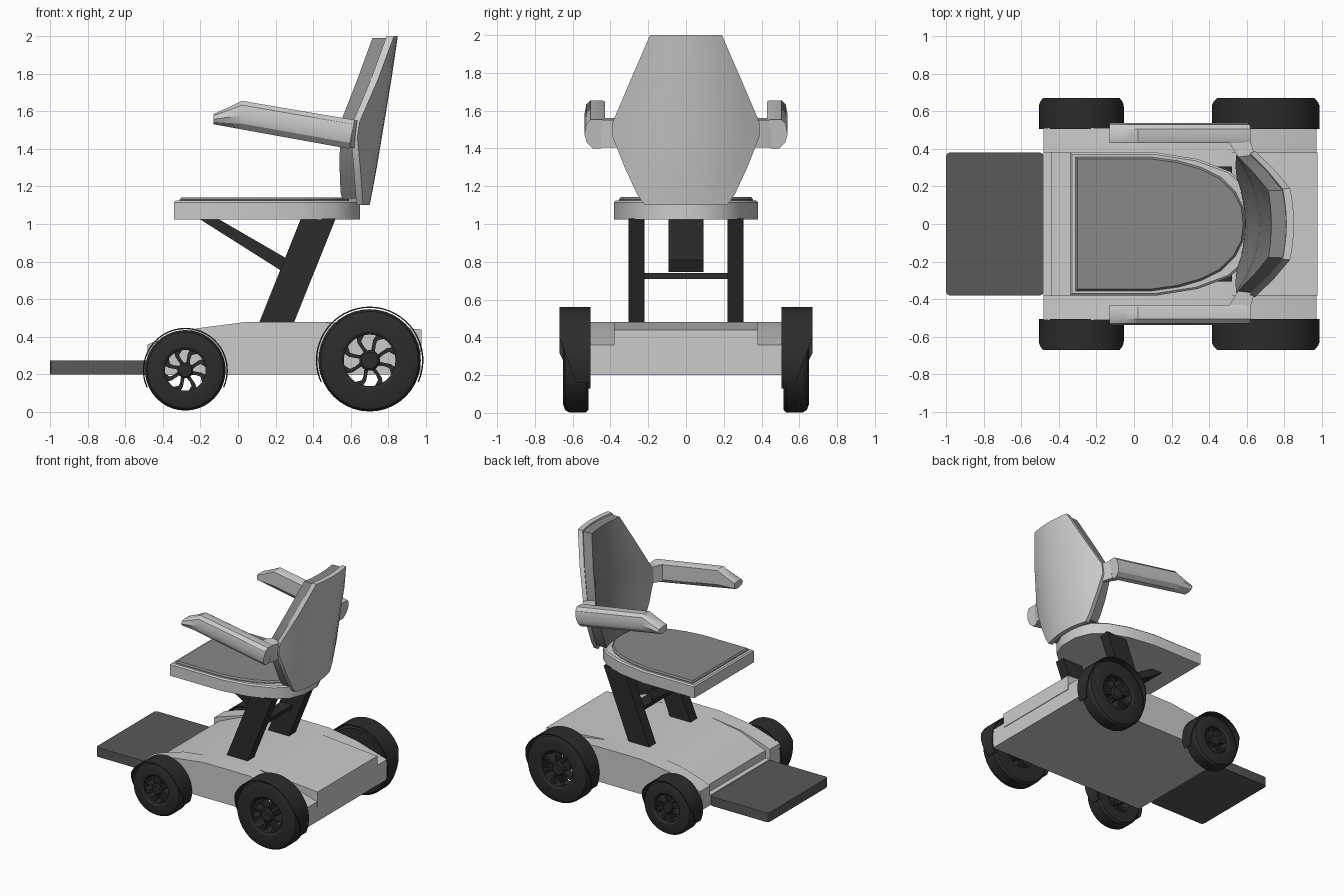
import bpy, bmesh
from math import sin, cos, pi, radians

if "Cube" in bpy.data.objects:
    bpy.data.objects.remove(bpy.data.objects["Cube"])


def material(name, v):
    m = bpy.data.materials.new(name)
    m.diffuse_color = (v, v, v, 1)
    m.use_nodes = True
    m.node_tree.nodes["Principled BSDF"].inputs["Base Color"].default_value = m.diffuse_color
    return m


BLACK = material("black_rubber", 0.025)
DARK = material("dark_plate", 0.1)
PAD = material("grey_padding", 0.25)


def loft(name, rings, mat=None, closed=False, mirror=False, bevel=0):
    """Skin a list of equal-sized point loops, capping the ends unless closed."""
    bm = bmesh.new()
    loops = [[bm.verts.new(p) for p in r] for r in rings]
    n = len(loops[0])
    pairs = list(zip(loops, loops[1:]))
    if closed:
        pairs.append((loops[-1], loops[0]))
    else:
        bm.faces.new(loops[0])
        bm.faces.new(loops[-1])
    for a, b in pairs:
        for i in range(n):
            j = (i + 1) % n
            bm.faces.new((a[i], a[j], b[j], b[i]))
    bmesh.ops.recalc_face_normals(bm, faces=bm.faces)
    me = bpy.data.meshes.new(name)
    bm.to_mesh(me)
    bm.free()
    me.shade_smooth()
    me.set_sharp_from_angle(angle=radians(28))
    ob = bpy.data.objects.new(name, me)
    bpy.context.collection.objects.link(ob)
    if mat:
        me.materials.append(mat)
    if bevel:
        b = ob.modifiers.new("bevel", 'BEVEL')
        b.width, b.segments = bevel, 2
    if mirror:
        ob.modifiers.new("mirror", 'MIRROR').use_axis = (False, True, False)
    return ob


def side_profile(name, pts, y0, y1, mat=None, **kw):
    return loft(name, [[(x, y, z) for x, z in pts] for y in (y0, y1)], mat, **kw)


def top_profile(name, half, levels, mat=None):
    """Outline given for +y, mirrored; levels are (z, inset)."""
    pts = half + [(x, -y) for x, y in reversed(half) if y > 0]
    return loft(name, [[(x - d * (1 if x > 0 else -1), y * (1 - d / 0.38), z)
                        for x, y in pts] for z, d in levels], mat)


# Chassis: raised middle cover between two curved side rails
side_profile("chassis_middle", [(-.48, .2), (-.48, .28), (-.44, .28), (-.44, .34), (-.22, .435),
             (.05, .48), (.48, .48), (.97, .44), (.975, .44), (.975, .32), (.97, .32), (.97, .2)],
             -.38, .38)
side_profile("chassis_rail", [(-.48, .2), (-.48, .36), (-.4, .39), (-.22, .445), (.05, .48),
             (.45, .48), (.7, .44), (.97, .36), (.97, .2)], .38, .51, mirror=True)

# Footplate with rounded corners
plate = [(-1, .36), (-.994, .374), (-.98, .38), (-.50, .38), (-.486, .374), (-.48, .36)]
top_profile("footplate", plate, [(.2, 0), (.275, 0)], DARK)
side_profile("footplate_hinge", [(-.5, .21), (-.5, .265), (-.46, .265), (-.46, .21)], -.36, .36, DARK)

# Seat supports
side_profile("seat_strut", [(.09, .42), (.275, .42), (.52, 1.03), (.335, 1.03)],
             .22, .305, BLACK, mirror=True)
side_profile("seat_brace", [(-.21, 1.03), (-.11, 1.03), (.27, .81), (.24, .745)], -.093, .093, BLACK)
side_profile("strut_crossbar", [(.23, .71), (.23, .74), (.33, .74), (.33, .71)], -.23, .23, BLACK)

# Seat shell and cushion
top_profile("seat", [(-.34, .38), (.12, .38), (.34, .345), (.51, .28), (.6, .2), (.65, .08)],
            [(1.025, 0), (1.115, 0), (1.125, .01)])
top_profile("seat_cushion", [(-.31, .355), (.1, .355), (.24, .335), (.36, .3), (.46, .25),
            (.54, .17), (.58, .09), (.59, 0)], [(1.11, 0), (1.13, 0), (1.142, .01)], PAD)


def curved_slab(name, rows, mat=None, n=10):
    """Rows: z, half width, rear centre x, rear edge x, thickness."""
    rings = []
    for z, w, xc, xe, t in rows:
        us = [-1 + 2 * i / n for i in range(n + 1)]
        rear = [(xe + (xc - xe) * (1 - u * u), w * u, z) for u in us]
        rings.append(rear + [(x - t, y * .985, z) for x, y, z in reversed(rear)])
    return loft(name, rings, mat)


# Backrest shell and its padding
curved_slab("backrest_shell", [(1.10, .22, .70, .665, .035), (1.16, .26, .712, .66, .035),
            (1.30, .325, .738, .65, .035), (1.46, .388, .765, .635, .035),
            (1.54, .388, .778, .645, .035), (1.77, .29, .816, .745, .038), (2.0, .19, .85, .83, .04)])
curved_slab("backrest_padding", [(1.13, .225, .67, .635, .08), (1.17, .25, .679, .63, .085),
            (1.30, .31, .704, .622, .082), (1.46, .37, .731, .612, .07),
            (1.54, .37, .744, .62, .075), (1.77, .278, .78, .71, .075), (1.99, .18, .81, .795, .08)], PAD)

# Armrests: rounded section swept along a sloping bar
section = [(.43, .95), (.445, 1), (.505, 1), (.528, .85), (.538, .5), (.525, .2), (.495, 0),
           (.45, 0), (.43, .2)]
bars = [(-.13, 1.53, 1.585), (-.05, 1.516, 1.62), (.02, 1.503, 1.655), (.6, 1.4, 1.553)]
loft("armrest", [[(x + (.03 * t - .01 if x > .5 else 0), y, b + t * (top - b)) for y, t in section]
                 for x, b, top in bars], mirror=True)
loft("armrest_bracket", [[(x0, y, 1.43), (x0, y, 1.56), (x1, y, 1.55), (x1 - .02, y, 1.405)]
     for x0, x1, y in ((.5, .615, .45), (.52, .63, .41), (.555, .64, .355))], mirror=True)


def polar(cx, cz, r, a, y):
    return (cx + r * cos(a), y, cz + r * sin(a))


def wheel(label, cx, cz, r, rim, hub, fender_r):
    # Tyre
    prof = [(rim, .515), (r - .015, .515), (r, .53), (r, .62), (r - .012, .64), (r - .04, .65),
            (rim + .015, .65), (rim, .64)]
    loft(label + "_tyre", [[polar(cx, cz, p, 2 * pi * i / 40, y) for p, y in prof]
                           for i in range(40)], BLACK, closed=True, mirror=True)
    # Hub
    loft(label + "_hub", [[polar(cx, cz, q, 2 * pi * i / 20, y) for i in range(20)]
                          for q, y in ((hub, .53), (hub, .63), (hub * .8, .64))], BLACK, mirror=True)
    # Curved spokes flaring at the rim
    for k in range(8):
        rings = []
        for t, bend, w in ((-.1, 0, .011), (.35, .12, .009), (.7, .12, .011), (1.08, -.05, .024)):
            q = hub + t * (rim - hub)
            a = 2 * pi * k / 8 + bend + pi / 8
            rings.append([polar(cx, cz, q, a + s * w / q, y)
                          for s, y in ((-1, .56), (1, .56), (1, .625), (-1, .625))])
        loft(f"{label}_spoke_{k + 1}", rings, BLACK, mirror=True)
    # Fender wrapped over the upper part, narrowing at its ends
    rings = []
    for i in range(33):
        a = radians(-24 + 228 * i / 32)
        outer = .67 - .09 * max(0, (abs(i - 16) - 9) / 7)
        rings.append([polar(cx, cz, q, a, y) for q, y in ((fender_r - .007, .505), (fender_r, .505),
                      (fender_r, outer), (fender_r - .007, outer))])
    loft(label + "_fender", rings, BLACK, mirror=True)


wheel("front_wheel", -.28, .222, .214, .108, .042, .226)
wheel("rear_wheel", .70, .275, .272, .137, .055, .286)
